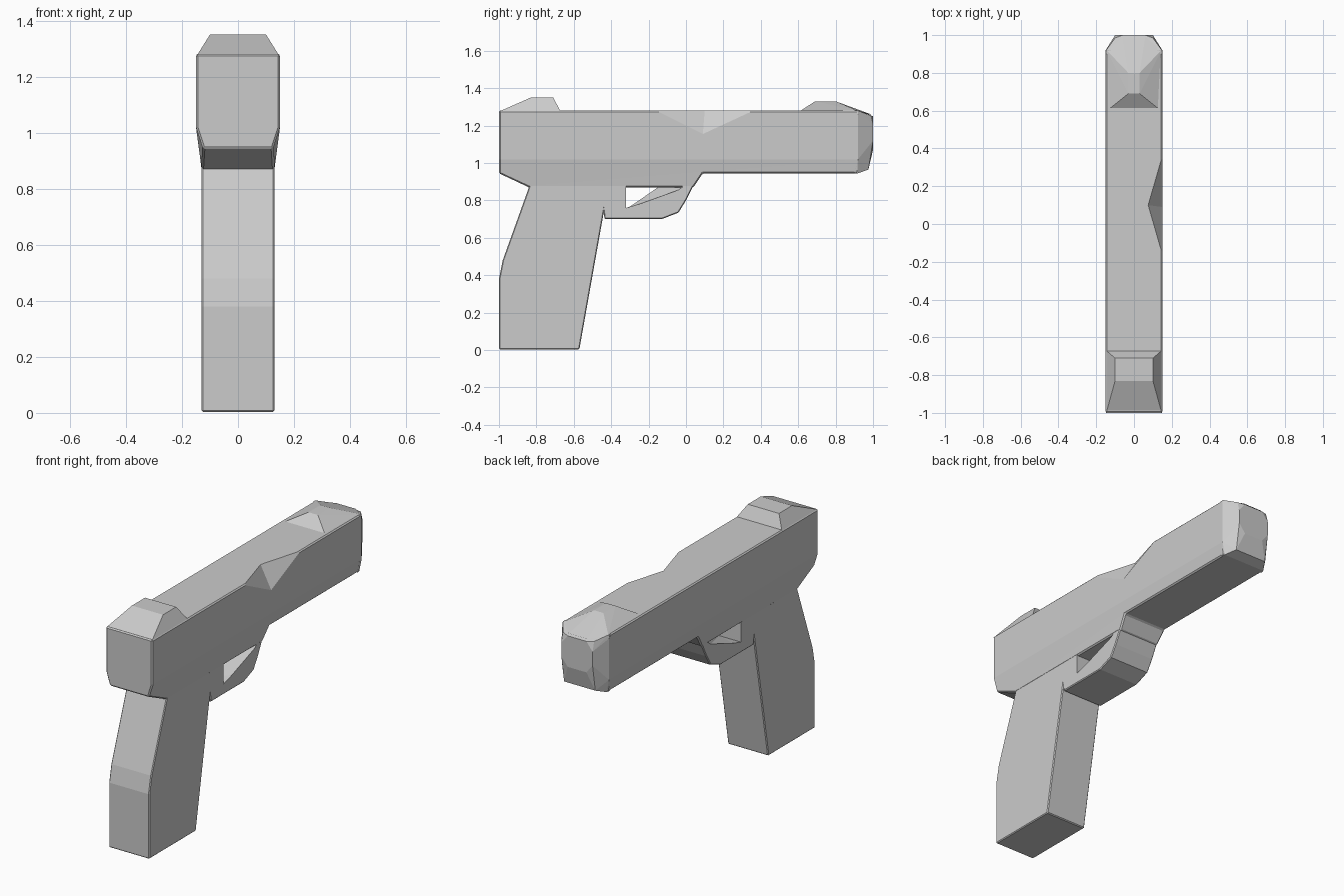
import bpy
import bmesh
from mathutils import Vector

old = bpy.data.objects.get("Cube")
if old:
    bpy.data.objects.remove(old, do_unlink=True)

grey = bpy.data.materials.new("plain grey")
grey.use_nodes = True
colour = (0.6, 0.6, 0.6, 1)
grey.diffuse_color = colour
grey.node_tree.nodes["Principled BSDF"].inputs["Base Color"].default_value = colour


def finish(bm, name):
    """Turn a bmesh into a flat shaded grey object."""
    bmesh.ops.recalc_face_normals(bm, faces=bm.faces)
    mesh = bpy.data.meshes.new(name)
    bm.to_mesh(mesh)
    bm.free()
    mesh.materials.append(grey)
    ob = bpy.data.objects.new(name, mesh)
    bpy.context.collection.objects.link(ob)
    return ob


def slab(outline, half):
    """Extrude a side outline (y, z) across the width."""
    bm = bmesh.new()
    face = bm.faces.new([bm.verts.new((-half, y, z)) for y, z in outline])
    new = bmesh.ops.extrude_face_region(bm, geom=[face])["geom"]
    bmesh.ops.translate(bm, vec=(2 * half, 0, 0),
                        verts=[v for v in new if isinstance(v, bmesh.types.BMVert)])
    return bm


def hull(name, points, mirrored=True):
    """Convex solid around the points, mirrored left to right if wanted."""
    bm = bmesh.new()
    for x, y, z in points:
        bm.verts.new((x, y, z))
        if mirrored:
            bm.verts.new((-x, y, z))
    bmesh.ops.convex_hull(bm, input=bm.verts)
    bmesh.ops.dissolve_limit(bm, angle_limit=0.01, verts=bm.verts, edges=bm.edges)
    return finish(bm, name)


def apply_modifier(ob, kind, **settings):
    mod = ob.modifiers.new(kind.title(), kind)
    for key, value in settings.items():
        setattr(mod, key, value)
    bpy.context.view_layer.objects.active = ob
    bpy.ops.object.modifier_apply(modifier=mod.name)


def carve(ob, cutter):
    apply_modifier(ob, "BOOLEAN", operation="DIFFERENCE", solver="EXACT", object=cutter)
    bpy.data.objects.remove(cutter, do_unlink=True)


# Long upper body, narrowing below the side crease
bm = slab([(-1, 1.28), (-1, 0.945), (-0.84, 0.87), (0.04, 0.87),
           (0.09, 0.945), (0.92, 0.945), (0.92, 1.28)], 0.15)
bmesh.ops.bisect_plane(bm, geom=bm.verts[:] + bm.edges[:] + bm.faces[:],
                       plane_co=(0, 0, 1.02), plane_no=(0, 0, 1))
for v in bm.verts:
    if v.co.z < 1.01:
        half = 0.125 if v.co.y < -0.9 else 0.13 + 0.13 * (v.co.z - 0.87)
        v.co.x = half if v.co.x > 0 else -half
bmesh.ops.connect_verts_concave(bm, faces=[f for f in bm.faces if len(f.verts) > 4])
body = finish(bm, "upper_body")
apply_modifier(body, "BEVEL", width=0.007, segments=1, limit_method="ANGLE", angle_limit=0.8)

# Faceted notch in the upper left edge
tip, low = Vector((0.075, 0.1, 1.28)), Vector((0.15, 0.09, 1.155))
back, front = Vector((0.15, -0.16, 1.28)), Vector((0.15, 0.36, 1.28))
apex = Vector((0.25, 0.1, 1.4))
spread = [p + (p - tip) * 0.4 for p in (low, back, front)]
carve(body, hull("notch_cutter", [tip, *spread, tip + Vector((0, 0, 0.1)), apex,
                                  spread[1] + Vector((0, 0, 0.1)),
                                  spread[2] + Vector((0, 0, 0.1))], False))

# Grip and guard in one piece
grip = finish(slab([(-0.83, 0.9), (-0.84, 0.87), (-0.98, 0.48), (-1, 0.38), (-1, 0.004),
                    (-0.57, 0.004), (-0.44, 0.735), (-0.435, 0.70), (-0.13, 0.70),
                    (-0.04, 0.735), (0, 0.80), (0.045, 0.89), (0.045, 0.9)], 0.13),
              "grip_and_guard")
apply_modifier(grip, "BEVEL", width=0.012, segments=1, limit_method="ANGLE", angle_limit=1.0)

# Opening in the guard, flaring outward on both sides
for side in (-1, 1):
    inner, outer = -0.01 * side, 0.15 * side
    carve(grip, hull("opening_cutter", [
        (inner, -0.32, 0.76), (inner, -0.16, 0.87), (inner, -0.16, 0.95), (inner, -0.32, 0.95),
        (outer, -0.32, 0.76), (outer, -0.23, 0.787), (outer, 0.0, 0.87),
        (outer, 0.0, 0.95), (outer, -0.32, 0.95)], False))

# Faceted nose
hull("nose", [(0.147, 0.9, 1.28), (0.15, 0.9, 1.27), (0.15, 0.9, 1.02), (0.14, 0.9, 0.945),
              (0.147, 0.92, 1.28), (0.15, 0.92, 1.26), (0.15, 0.92, 1.02), (0.135, 0.92, 0.945),
              (0.1, 0.985, 1.255), (0.06, 1, 1.25), (0.1, 1, 1.2), (0.1, 1, 1.12),
              (0.06, 1, 1.07), (0.1, 0.975, 0.965)])

# Sights
hull("front_sight", [(0.13, 0.61, 1.278), (0.03, 0.69, 1.33), (0.03, 0.8, 1.33),
                     (0.145, 0.92, 1.278), (0.06, 0.99, 1.26)])
hull("rear_sight", [(0.147, -1, 1.275), (0.147, -0.67, 1.275),
                    (0.1, -0.83, 1.35), (0.1, -0.71, 1.35)])
